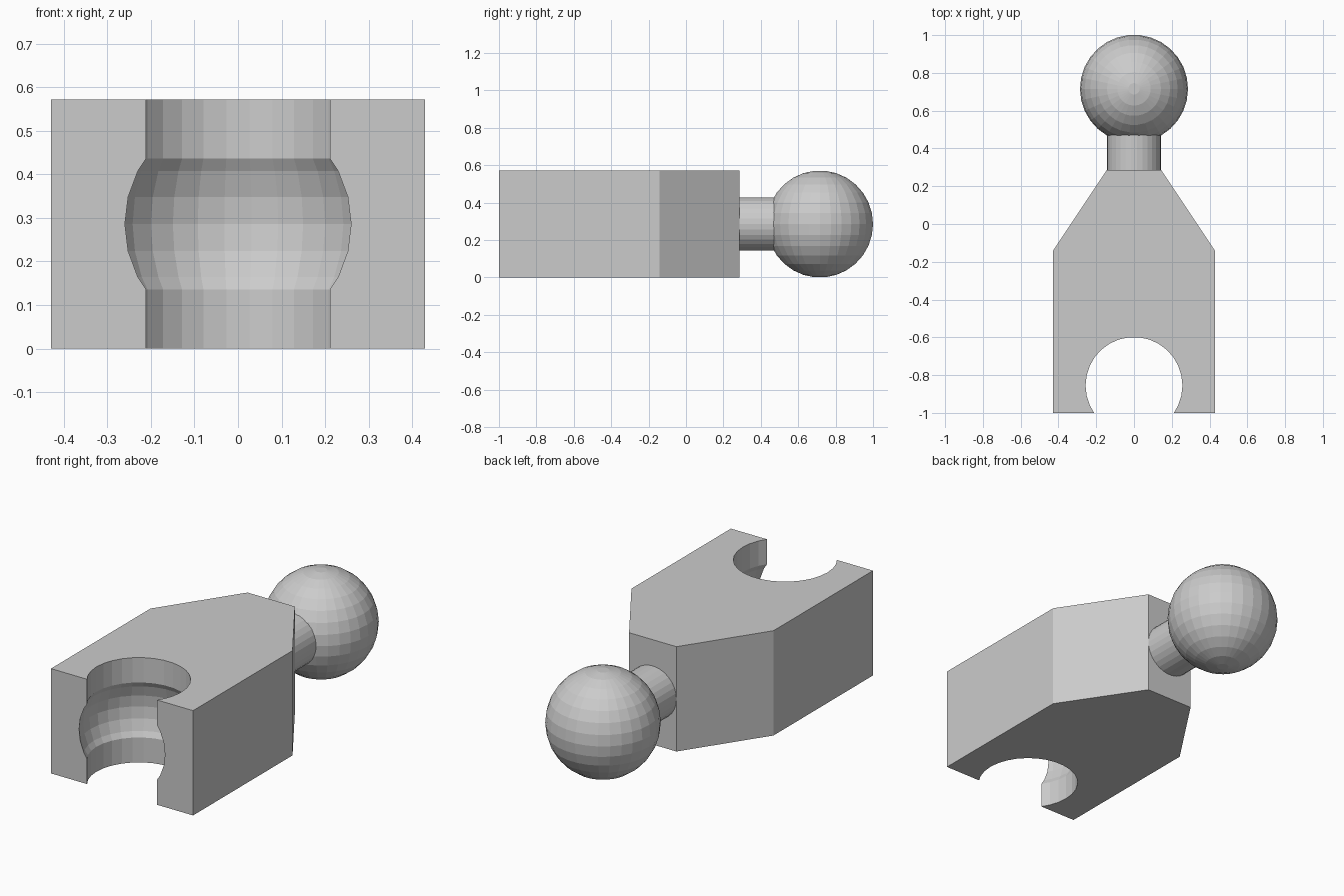
import bpy, bmesh
from math import sin, cos, pi

if "Cube" in bpy.data.objects:
    bpy.data.objects.remove(bpy.data.objects["Cube"])

S = 2 / (60 + 10 * cos(pi / 30))   # design unit -> scene size
SEG = 30
H = 20 * S                         # body height
MID = H / 2


def finish(name, bm):
    bmesh.ops.recalc_face_normals(bm, faces=bm.faces)
    me = bpy.data.meshes.new(name)
    bm.to_mesh(me)
    bm.free()
    ob = bpy.data.objects.new(name, me)
    bpy.context.collection.objects.link(ob)
    return ob


def lathe(name, profile, loc, rot=(0, 0, 0)):
    """Revolve (radius, z) points about z and cap both ends."""
    bm = bmesh.new()
    rings = [[bm.verts.new((r * cos(2 * pi * i / SEG), r * sin(2 * pi * i / SEG), z))
              for i in range(SEG)] for r, z in profile]
    for a, b in zip(rings, rings[1:]):
        for i in range(SEG):
            j = (i + 1) % SEG
            bm.faces.new((a[i], a[j], b[j], b[i]))
    bm.faces.new(rings[0])
    bm.faces.new(rings[-1])
    ob = finish(name, bm)
    ob.location, ob.rotation_euler = loc, rot
    return ob


def sphere_profile(r):
    n = SEG // 2
    return [(r * sin(pi * (i + .5) / n), -r * cos(pi * (i + .5) / n)) for i in range(n)]


def prism(name, outline, height):
    bm = bmesh.new()
    base = bm.faces.new([bm.verts.new((x, y, 0)) for x, y in outline])
    top = bmesh.ops.extrude_face_region(bm, geom=[base])["geom"]
    bmesh.ops.translate(bm, vec=(0, 0, height),
                        verts=[v for v in top if isinstance(v, bmesh.types.BMVert)])
    return finish(name, bm)


# Body: block tapering toward the neck
y0, y1, y2 = -1, -1 + 30 * S, -1 + 45 * S
half = [(15 * S, y0), (15 * S, y1), (5 * S, y2)]
body = prism("body", half + [(-x, y) for x, y in reversed(half)], H)

# Socket: vertical slot plus spherical pocket cut from the front
SOCKET_Y = -0.855
cutters = [
    lathe("slot_cutter", [(0.2565, -0.4), (0.2565, 0.4)], (0, SOCKET_Y, MID)),
    lathe("pocket_cutter", sphere_profile(0.2988), (0, SOCKET_Y, MID)),
]
for c in cutters:
    c.hide_render = True
    mod = body.modifiers.new(c.name, 'BOOLEAN')
    mod.operation, mod.solver, mod.object = 'DIFFERENCE', 'EXACT', c
bpy.context.view_layer.objects.active = body
for c in cutters:
    bpy.ops.object.modifier_apply(modifier=c.name)
for c in cutters:
    bpy.data.objects.remove(c)

# Neck and ball
BALL_Y = -1 + 60 * S
lathe("neck", [(5 * S, -y2), (5 * S, -0.48)], (0, 0, MID), (pi / 2, 0, 0))
lathe("ball", sphere_profile(10 * S), (0, BALL_Y, MID))
